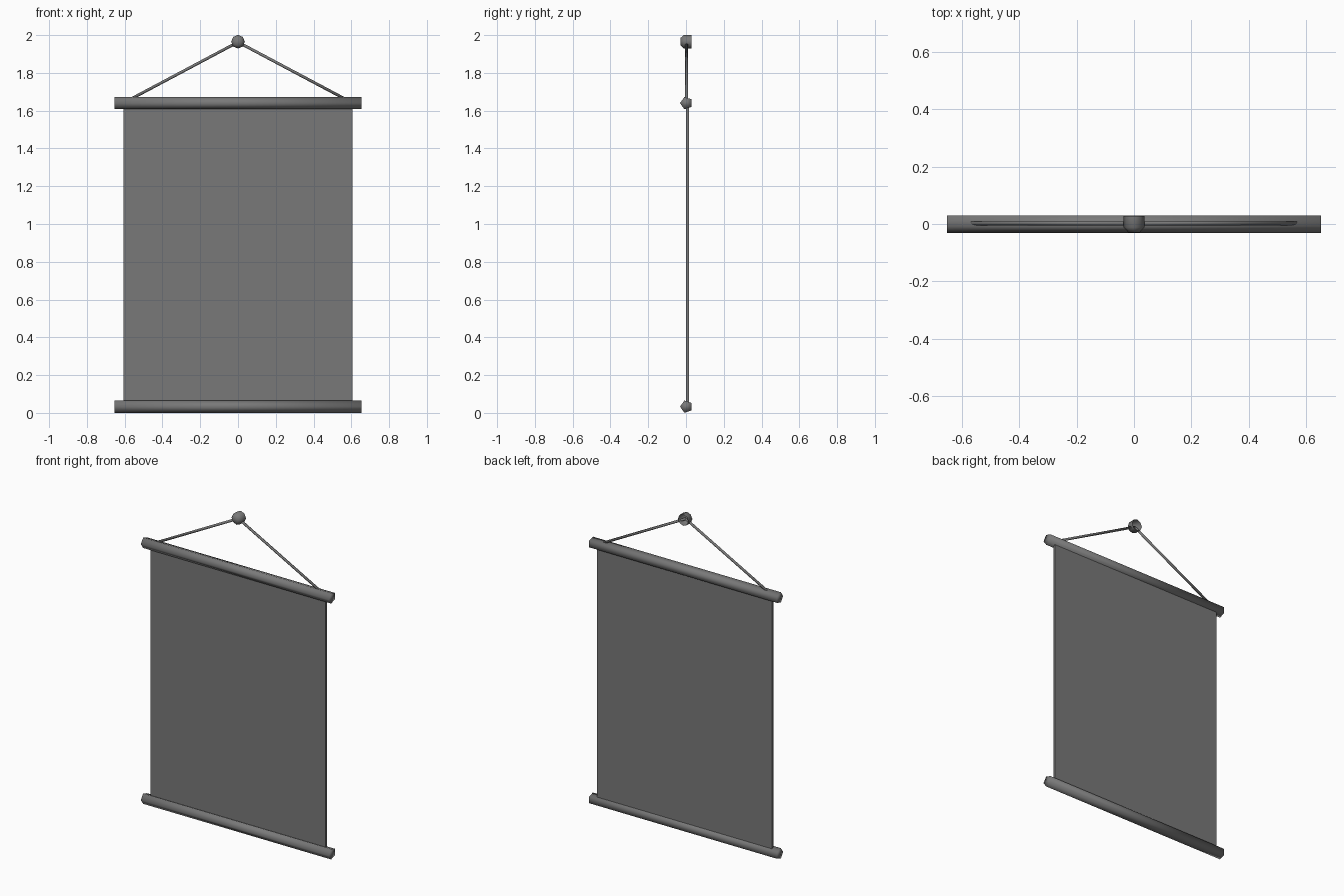
import bpy, bmesh, math
from mathutils import Vector

cube = bpy.data.objects.get("Cube")
if cube:
    bpy.data.objects.remove(cube, do_unlink=True)

grey = bpy.data.materials.new("dark grey")
grey.use_nodes = True
colour = (0.19, 0.19, 0.19, 1)
grey.diffuse_color = colour
grey.node_tree.nodes["Principled BSDF"].inputs["Base Color"].default_value = colour


def finish(name, bm, smooth=True):
    mesh = bpy.data.meshes.new(name)
    bmesh.ops.recalc_face_normals(bm, faces=bm.faces)
    bm.to_mesh(mesh)
    bm.free()
    for face in mesh.polygons:
        face.use_smooth = smooth
    mesh.materials.append(grey)
    obj = bpy.data.objects.new(name, mesh)
    bpy.context.collection.objects.link(obj)
    return obj


def loft(name, rings, sides, phase=0.0, cap_start=True, cap_end=True):
    """Join rings, each (centre, radius), along the line from first to last."""
    axis = (Vector(rings[-1][0]) - Vector(rings[0][0])).normalized()
    u = Vector((0, -1, 0)) if abs(axis.y) < 0.9 else Vector((1, 0, 0))
    v = axis.cross(u)
    bm = bmesh.new()
    loops = []
    for centre, radius in rings:
        angles = [phase + math.tau * i / sides for i in range(sides)]
        loops.append([bm.verts.new(Vector(centre) + radius * (u * math.cos(a) + v * math.sin(a)))
                      for a in angles])
    for a, b in zip(loops, loops[1:]):
        for i in range(sides):
            j = (i + 1) % sides
            bm.faces.new((a[i], a[j], b[j], b[i]))
    if cap_start:
        bm.faces.new(loops[0])
    if cap_end:
        bm.faces.new(loops[-1])
    return finish(name, bm)


# Five-sided rods, with an edge facing forward
for name, z in (("bottom_rod", 0.033), ("top_rod", 1.64)):
    loft(name, [((-0.653, 0.002, z), 0.034), ((0.653, 0.002, z), 0.034)], 5)

# Hanging sheet
bm = bmesh.new()
bmesh.ops.create_cube(bm, size=1)
bmesh.ops.scale(bm, vec=(1.214, 0.014, 1.607), verts=bm.verts)
bmesh.ops.translate(bm, vec=(0, 0.008, 0.837), verts=bm.verts)
finish("hanging_sheet", bm, smooth=False)

# Cords from the rod up to the knob
for name, side in (("left_cord", 1), ("right_cord", -1)):
    loft(name, [((side * 0.58, 0.003, 1.655), 0.008), ((0, 0.003, 1.963), 0.008)], 5)

# Domed knob, open at the back
loft("knob", [((0, 0.028, 1.965), 0.036), ((0, -0.012, 1.965), 0.036),
              ((0, -0.029, 1.965), 0.02)], 8, math.pi / 8 * 0, cap_start=False)
